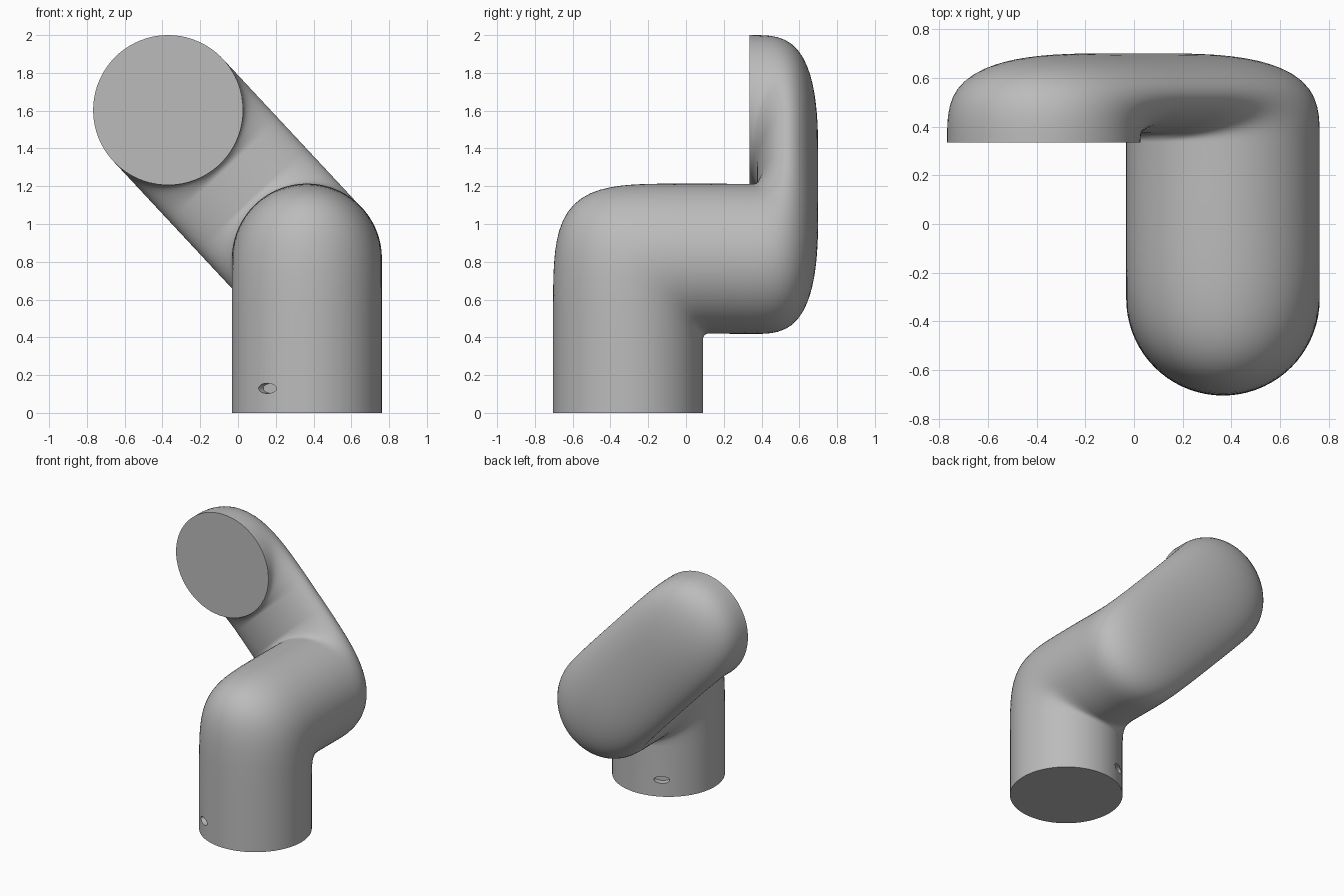
import bpy, bmesh
from math import sin, cos, pi, radians, atan2
from mathutils import Vector

if "Cube" in bpy.data.objects:
    bpy.data.objects.remove(bpy.data.objects["Cube"])

R = 0.397                       # pipe radius
SEGS, STEPS = 72, 30
X, Y, Z = Vector((1, 0, 0)), Vector((0, 1, 0)), Vector((0, 0, 1))
FOOT = Vector((0.365, -0.307, 0))
KNEE = Vector((0.365, 0.335, 0.815))
END = Vector((-0.37, 0.335, 1.603))
ARM = (END - KNEE).normalized()  # direction of the flattened arm

grey = bpy.data.materials.new("plain grey")
grey.use_nodes = True
grey.diffuse_color = (0.5, 0.5, 0.5, 1)
grey.node_tree.nodes["Principled BSDF"].inputs["Base Color"].default_value = (0.5, 0.5, 0.5, 1)

bm = bmesh.new()
rings = []


def add_ring(inner, outer, side, phase):
    """Elliptical ring between an inner and an outer point."""
    centre, half = (inner + outer) / 2, (outer - inner) / 2
    ring = []
    for i in range(SEGS):
        t = 2 * pi * i / SEGS - phase
        ring.append(bm.verts.new(centre + half * cos(t) + side * R * sin(t)))
    rings.append(ring)


def add_elbow(pivot, start, end, a, b, power, fillet, side, phase):
    """Swing rings around a pivot, with a squarish outer curve."""
    for i in range(STEPS + 1):
        t = pi / 2 * i / STEPS
        c, s = cos(t), sin(t)
        reach = ((c / a) ** power + (s / b) ** power) ** (-1 / power)
        way = start * c + end * s
        add_ring(pivot + way * fillet, pivot + way * reach, side, phase)


# Upright foot and first elbow
add_ring(FOOT + Y * R, FOOT - Y * R, X, 0)
r = 0.03
add_elbow(FOOT + Y * (R + r) + Z * 0.39, -Y, Z, 2 * R + r, 2 * R + r, 4.8, r, X, 0)

# Second elbow into the flat arm, then third elbow to the round end
phase = atan2(-ARM.x, -ARM.z)
side = X * cos(phase) - Z * sin(phase)
r = 0.04
add_elbow(KNEE + ARM * (R + r), -ARM, Y, 2 * R + r, 0.365, 3.5, r, side, phase)
add_elbow(END - ARM * (R + r), Y, ARM, 0.365, 2 * R + r, 3.5, r, side, phase)

# Skin the rings and close both ends
for low, high in zip(rings, rings[1:]):
    for i in range(SEGS):
        j = (i + 1) % SEGS
        bm.faces.new((low[i], low[j], high[j], high[i]))
bm.faces.new(rings[0])
bm.faces.new(rings[-1])
bmesh.ops.recalc_face_normals(bm, faces=bm.faces)

mesh = bpy.data.meshes.new("bent_pipe")
bm.to_mesh(mesh)
bm.free()
mesh.materials.append(grey)
pipe = bpy.data.objects.new("bent_pipe", mesh)
bpy.context.collection.objects.link(pipe)

# Two oval screw holes near the foot
for angle in (118, 238):
    az = radians(angle)
    spot = FOOT + Vector((cos(az) * R, sin(az) * R, 0.13))
    bpy.ops.mesh.primitive_cylinder_add(vertices=32, radius=1, depth=0.1,
                                        location=spot, rotation=(0, pi / 2, az))
    cutter = bpy.context.object
    cutter.name = "hole_cutter"
    cutter.scale = (0.027, 0.056, 1)
    cutter.hide_render = True
    cutter.data.materials.append(grey)
    cut = pipe.modifiers.new("hole", "BOOLEAN")
    cut.operation, cut.solver, cut.object = "DIFFERENCE", "EXACT", cutter
    bpy.context.view_layer.objects.active = pipe
    bpy.ops.object.modifier_apply(modifier=cut.name)
    bpy.data.objects.remove(cutter)

# Smooth shading with crisp end rims
bpy.ops.object.select_all(action="DESELECT")
pipe.select_set(True)
bpy.context.view_layer.objects.active = pipe
bpy.ops.object.shade_smooth_by_angle(angle=radians(40))
